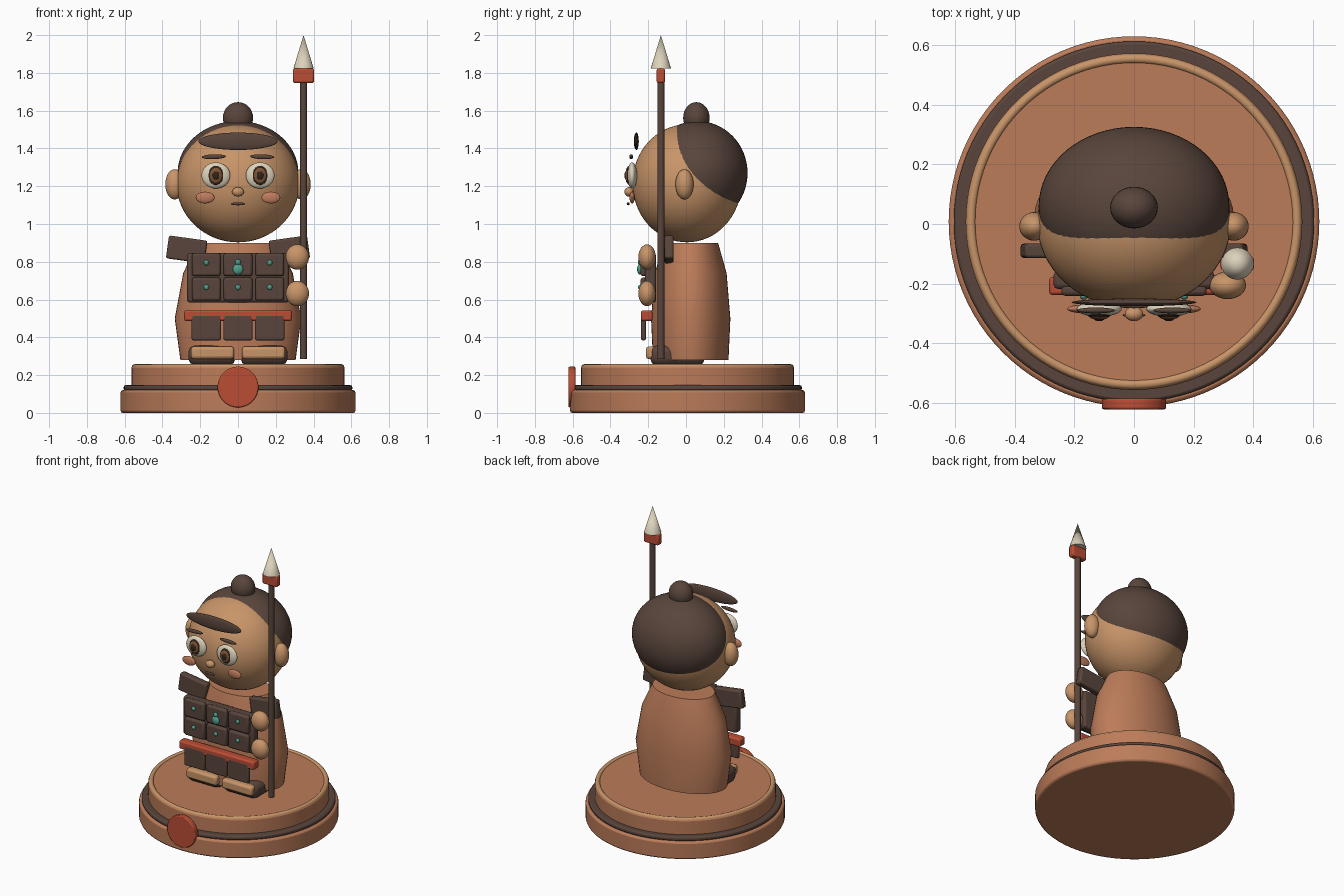
import bpy, bmesh, math
from math import radians, sin, cos, pi

if "Cube" in bpy.data.objects:
    bpy.data.objects.remove(bpy.data.objects["Cube"])

COLOURS = {
    "clay": (0.50, 0.20, 0.10), "skin": (0.58, 0.30, 0.14), "dark": (0.10, 0.06, 0.045),
    "red": (0.50, 0.075, 0.035), "cream": (0.72, 0.65, 0.50), "teal": (0.08, 0.35, 0.26),
    "cheek": (0.52, 0.20, 0.11), "iris": (0.22, 0.09, 0.035), "black": (0.03, 0.018, 0.012),
}
MATS = {}
for key, rgb in COLOURS.items():
    MATS[key] = bpy.data.materials.new(key)
    MATS[key].diffuse_color = (*rgb, 1)


def finish(name, mat, smooth=True, bevel=0):
    ob = bpy.context.object
    ob.name = name
    ob.data.materials.append(MATS[mat])
    if bevel:
        mod = ob.modifiers.new("bevel", "BEVEL")
        mod.width, mod.segments = bevel, 2
    if smooth:
        bpy.ops.object.shade_smooth_by_angle(angle=radians(35))
    return ob


def ball(name, mat, loc, radii, roll=0, seg=32):
    bpy.ops.mesh.primitive_uv_sphere_add(segments=seg, ring_count=seg // 2, location=loc,
                                         rotation=(0, radians(roll), 0))
    bpy.context.object.scale = radii
    return finish(name, mat)


def box(name, mat, loc, dims, roll=0, bevel=0.01):
    bpy.ops.mesh.primitive_cube_add(size=1, location=loc)
    ob = bpy.context.object
    ob.scale = dims
    bpy.ops.object.transform_apply(location=False, rotation=False, scale=True)
    ob.rotation_euler[1] = radians(roll)
    return finish(name, mat, bevel=bevel)


def rod(name, mat, loc, r, depth, r2=None, rot=(0, 0, 0), seg=32, bevel=0):
    bpy.ops.mesh.primitive_cone_add(vertices=seg, radius1=r, radius2=r if r2 is None else r2,
                                    depth=depth, location=loc, rotation=rot)
    return finish(name, mat, bevel=bevel)


def loft(name, mat, rings, seg=48):
    """Closed skin through elliptical rings (z, rx, ry, centre y)."""
    bm = bmesh.new()
    loops = [[bm.verts.new((rx * cos(2 * pi * i / seg), cy + ry * sin(2 * pi * i / seg), z))
              for i in range(seg)] for z, rx, ry, cy in rings]
    for a, b in zip(loops, loops[1:]):
        for i in range(seg):
            j = (i + 1) % seg
            bm.faces.new((a[i], a[j], b[j], b[i]))
    bm.faces.new(loops[0][::-1])
    bm.faces.new(loops[-1])
    me = bpy.data.meshes.new(name)
    bm.to_mesh(me)
    bm.free()
    ob = bpy.data.objects.new(name, me)
    bpy.context.collection.objects.link(ob)
    bpy.ops.object.select_all(action="DESELECT")
    ob.select_set(True)
    bpy.context.view_layer.objects.active = ob
    return finish(name, mat)


# Round stepped base
BY = 0.008
rod("base_lower", "clay", (0, BY, 0.06), 0.622, 0.12, seg=96, bevel=0.012)
rod("base_band", "dark", (0, BY, 0.132), 0.605, 0.03, seg=96, bevel=0.01)
rod("base_upper", "clay", (0, BY, 0.19), 0.565, 0.12, seg=96, bevel=0.012)
bpy.ops.mesh.primitive_torus_add(major_segments=96, minor_segments=12, major_radius=0.547,
                                 minor_radius=0.016, location=(0, BY, 0.242))
finish("base_rim", "skin")
# Plain badge on the base front
rod("base_badge", "red", (0, -0.604, 0.137), 0.108, 0.036, rot=(pi / 2, 0, 0), seg=48, bevel=0.006)

# Robe
loft("robe", "clay", [(0.28, 0.305, 0.20, 0.025), (0.50, 0.335, 0.21, 0.025),
                      (0.74, 0.29, 0.19, 0.025), (0.90, 0.215, 0.145, 0.025)])

# Chest armour: backing, plates, skirt and belt
box("chest_backing", "dark", (0, -0.188, 0.715), (0.54, 0.06, 0.262), bevel=0.015)
for x in (-0.168, 0, 0.168):
    for z in (0.785, 0.655):
        box("chest_plate", "dark", (x, -0.223, z), (0.152, 0.036, 0.122), bevel=0.012)
        if x or z < 0.7:
            ball("rivet", "teal", (x, -0.242, z + 0.01), (0.014, 0.012, 0.014), seg=16)
    box("skirt_plate", "dark", (x, -0.226, 0.452), (0.155, 0.026, 0.135), bevel=0.008)
ball("pendant", "teal", (0, -0.243, 0.76), (0.028, 0.016, 0.028), seg=20)
ball("pendant_knob", "teal", (0, -0.243, 0.798), (0.015, 0.012, 0.015), seg=16)
box("belt", "red", (0, -0.208, 0.515), (0.57, 0.06, 0.056), bevel=0.01)

# Head, hair and bun
ball("head", "skin", (0, 0.005, 1.215), (0.325, 0.288, 0.312), seg=64)
ball("hair", "dark", (0, 0.06, 1.27), (0.32, 0.266, 0.275), seg=64)
ball("hair_bun", "dark", (0, 0.055, 1.562), (0.08, 0.07, 0.083))
ball("hair_fringe", "dark", (0, -0.263, 1.438), (0.21, 0.013, 0.046))

# Nose and mouth
ball("nose", "skin", (0, -0.302, 1.17), (0.031, 0.024, 0.025))
ball("mouth", "dark", (0, -0.306, 1.107), (0.038, 0.008, 0.008), seg=20)

# Paired parts
for s in (-1, 1):
    ball("ear", "skin", (s * 0.335, -0.008, 1.21), (0.05, 0.048, 0.08))
    ball("eye_white", "cream", (s * 0.117, -0.285, 1.257), (0.076, 0.026, 0.069))
    ball("eye_ring", "black", (s * 0.117, -0.303, 1.257), (0.041, 0.014, 0.05))
    ball("eye_iris", "iris", (s * 0.117, -0.310, 1.257), (0.033, 0.011, 0.041))
    ball("eye_pupil", "black", (s * 0.117, -0.318, 1.257), (0.018, 0.008, 0.022), seg=20)
    ball("eyebrow", "dark", (s * 0.128, -0.29, 1.356), (0.064, 0.01, 0.013), roll=s * 2, seg=20)
    ball("cheek", "cheek", (s * 0.174, -0.285, 1.14), (0.05, 0.014, 0.031))
    box("shoulder_guard", "dark", (s * 0.272, -0.09, 0.865), (0.205, 0.048, 0.122),
        roll=-s * 8, bevel=0.01)
    # Feet with pale toe strips
    box("shoe", "dark", (s * 0.138, -0.045, 0.305), (0.25, 0.29, 0.105), bevel=0.035)
    box("toe_strip", "skin", (s * 0.135, -0.185, 0.318), (0.23, 0.055, 0.066), bevel=0.015)

# Spear and gripping hands
SX, SY = 0.347, -0.133
rod("spear_shaft", "dark", (SX, SY, 1.025), 0.019, 1.48, seg=20)
box("spear_collar", "red", (SX, SY, 1.785), (0.112, 0.045, 0.078), bevel=0.01)
rod("spear_tip", "cream", (SX, SY, 1.911), 0.054, 0.178, r2=0, seg=20)
for z in (0.825, 0.632):
    ball("hand", "skin", (0.314, -0.206, z), (0.062, 0.046, 0.067))

for m in bpy.data.materials:
    if m.users and not m.is_grease_pencil:
        m.use_nodes = True
        m.node_tree.nodes["Principled BSDF"].inputs["Base Color"].default_value = m.diffuse_color
